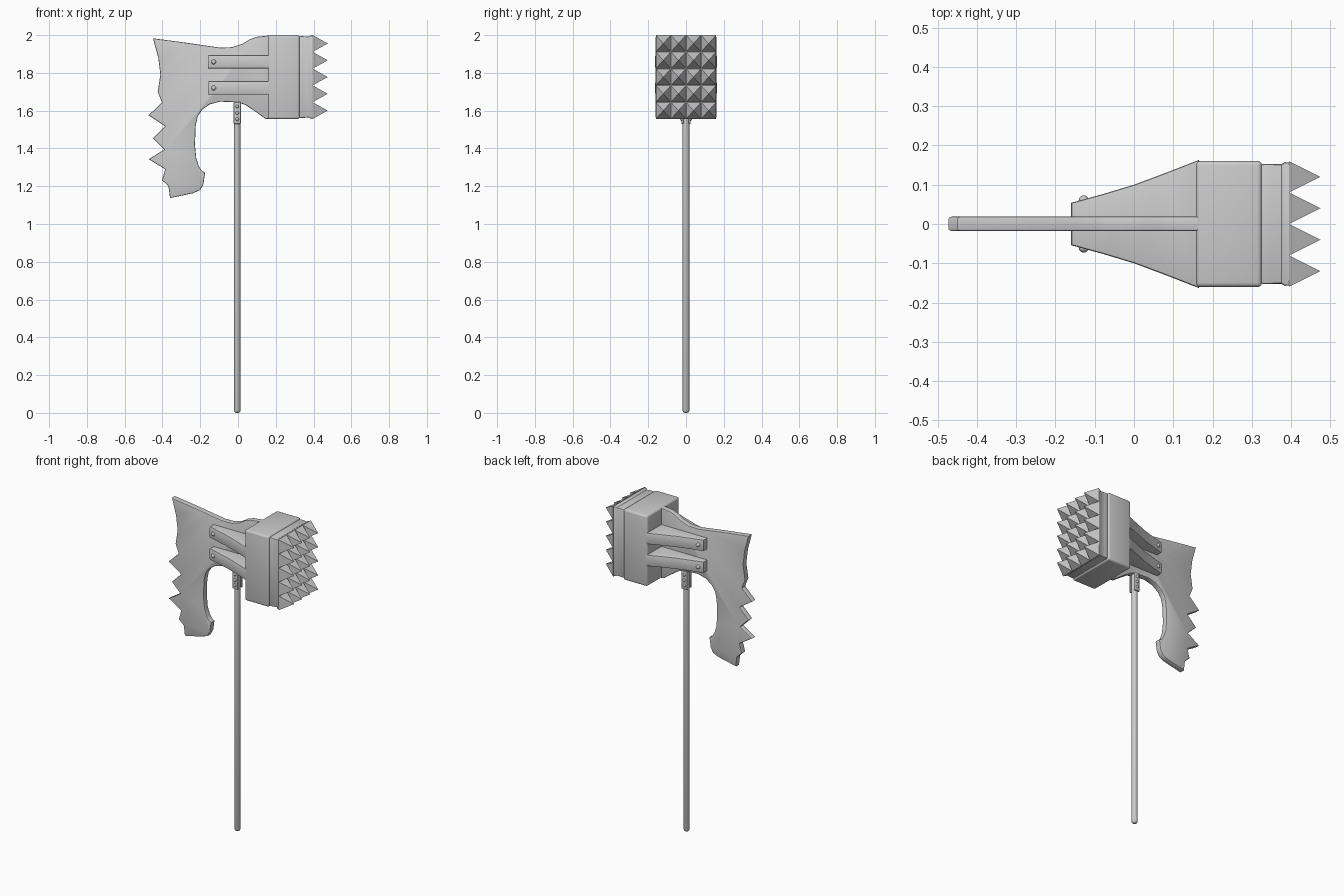
import bpy, bmesh, math
from mathutils import Matrix, Vector

if "Cube" in bpy.data.objects:
    bpy.data.objects.remove(bpy.data.objects["Cube"])


def finish(name, bm, angle=35):
    bmesh.ops.recalc_face_normals(bm, faces=bm.faces)
    me = bpy.data.meshes.new(name)
    bm.to_mesh(me)
    bm.free()
    ob = bpy.data.objects.new(name, me)
    bpy.context.collection.objects.link(ob)
    bpy.ops.object.select_all(action='DESELECT')
    ob.select_set(True)
    bpy.context.view_layer.objects.active = ob
    bpy.ops.object.shade_smooth_by_angle(angle=math.radians(angle))
    return ob


def box(name, x, y, z, bev):
    bm = bmesh.new()
    size = [b - a for a, b in (x, y, z)]
    mid = [(a + b) / 2 for a, b in (x, y, z)]
    bmesh.ops.create_cube(bm, size=1, matrix=Matrix.Translation(mid) @ Matrix.Diagonal((*size, 1)))
    if bev:
        bmesh.ops.bevel(bm, geom=bm.edges[:], offset=bev, segments=3, profile=0.5, affect='EDGES')
    return finish(name, bm)


def slab(name, pts, to3d, depth, bev):
    """Extrude an outline along a vector and round both rims."""
    bm = bmesh.new()
    face = bm.faces.new([bm.verts.new(to3d(p)) for p in pts])
    ext = bmesh.ops.extrude_face_region(bm, geom=[face], use_keep_orig=True)
    new = [g for g in ext['geom'] if isinstance(g, bmesh.types.BMVert)]
    bmesh.ops.translate(bm, verts=new, vec=depth)
    bmesh.ops.recalc_face_normals(bm, faces=bm.faces)
    rim = {e for f in bm.faces if len(f.verts) == len(pts) and len(pts) > 4 for e in f.edges}
    bmesh.ops.bevel(bm, geom=list(rim), offset=bev, segments=2, profile=0.5, affect='EDGES')
    return finish(name, bm)


def rivet(name, x, y, z, r):
    bm = bmesh.new()
    bmesh.ops.create_uvsphere(bm, u_segments=12, v_segments=8, radius=r,
                              matrix=Matrix.Translation((x, y, z)))
    return finish(name, bm, 60)


def spun(name, prof, cx, n=16):
    """Lathe a (radius, z) profile about a vertical axis."""
    bm = bmesh.new()
    rings = [[bm.verts.new((cx + r * math.cos(2 * math.pi * i / n), r * math.sin(2 * math.pi * i / n), z))
              for i in range(n)] for r, z in prof]
    for a, b in zip(rings, rings[1:]):
        for i in range(n):
            bm.faces.new((a[i], a[(i + 1) % n], b[(i + 1) % n], b[i]))
    bm.faces.new(rings[0])
    bm.faces.new(rings[-1])
    return finish(name, bm)


# Handle
HX = -0.004
spun("handle", [(0.008, 0.0), (0.014, 0.004), (0.018, 0.013), (0.018, 1.65)], HX)

# Bracket plates joining handle and blade
for s, side in ((-1, "front"), (1, "back")):
    box(f"bracket_{side}", (HX - 0.019, HX + 0.019), sorted((s * 0.014, s * 0.024)), (1.53, 1.645), 0.003)
    for i, z in enumerate((1.555, 1.588, 1.622)):
        rivet(f"bracket_rivet_{side}_{i}", HX, s * 0.023, z, 0.009)

# Serrated axe blade
blade = [(-.45, 1.983), (-.254, 1.957), (-.16, 1.943), (-.095, 1.934), (-.03, 1.936), (.026, 1.955),
         (.06, 1.977), (.10, 1.991), (.165, 1.998), (.165, 1.555), (.145, 1.557), (.09, 1.597),
         (.04, 1.63), (.0, 1.644), (-.095, 1.648), (-.148, 1.634), (-.19, 1.605), (-.213, 1.57),
         (-.224, 1.52), (-.228, 1.42), (-.221, 1.35), (-.207, 1.305), (-.19, 1.28), (-.174, 1.272),
         (-.183, 1.21), (-.2, 1.18), (-.238, 1.163), (-.36, 1.137), (-.368, 1.2), (-.402, 1.232),
         (-.386, 1.29), (-.472, 1.343), (-.39, 1.395), (-.45, 1.454), (-.386, 1.518),
         (-.473, 1.576), (-.403, 1.643), (-.425, 1.7), (-.411, 1.79), (-.422, 1.88)]
slab("blade", blade, lambda p: Vector((p[0], -0.018, p[1])), Vector((0, 0.037, 0)), 0.006)

# Tapered braces from the hammer block onto the blade, with rivets
outline = [(-.16, .054), (-.08, .076), (0, .1), (.08, .13), (.165, .163)]
outline = outline + [(x, -y) for x, y in reversed(outline)]
for i, z in enumerate((1.685, 1.823)):
    slab(f"brace_{i}", outline, lambda p: Vector((p[0], p[1], z)), Vector((0, 0, 0.071)), 0.006)
    for s in (-1, 1):
        rivet(f"brace_rivet_{i}_{'back' if s > 0 else 'front'}", -0.128, s * 0.060, z + 0.035, 0.013)

# Hammer block
box("hammer_block", (.158, .326), (-.161, .161), (1.555, 2.0), 0.012)

# Stepped striking head: rectangular loops along x
bm = bmesh.new()
rings = []
for x, y, z in ((.315, .148, .209), (.330, .153, .216), (.345, .153, .216), (.375, .152, .214),
                (.383, .157, .219), (.398, .157, .219)):
    rings.append([bm.verts.new((x, sy * y, 1.778 + sz * z))
                  for sy, sz in ((-1, -1), (1, -1), (1, 1), (-1, 1))])
for a, b in zip(rings, rings[1:]):
    for i in range(4):
        bm.faces.new((a[i], a[(i + 1) % 4], b[(i + 1) % 4], b[i]))
bm.faces.new(rings[0])
bm.faces.new(rings[-1])
long_edges = [e for e in bm.edges if abs(e.verts[0].co.x - e.verts[1].co.x) > 0.001]
bmesh.ops.bevel(bm, geom=long_edges, offset=0.006, segments=2, profile=0.5, affect='EDGES')
finish("striking_head", bm)

# Grid of pyramid spikes, 4 across and 5 high
bm = bmesh.new()
NY, NZ, Y, Z = 4, 5, .160, .222
grid = [[bm.verts.new((.395, -Y + 2 * Y * i / NY, 1.778 - Z + 2 * Z * j / NZ))
         for j in range(NZ + 1)] for i in range(NY + 1)]
for i in range(NY):
    for j in range(NZ):
        q = (grid[i][j], grid[i + 1][j], grid[i + 1][j + 1], grid[i][j + 1])
        mid = sum((v.co for v in q), Vector()) / 4
        tip = bm.verts.new((.475, mid.y, mid.z))
        for k in range(4):
            bm.faces.new((q[k], q[(k + 1) % 4], tip))
corners = [grid[i][0] for i in range(NY + 1)] + [grid[NY][j] for j in range(1, NZ + 1)]
corners += [grid[i][NZ] for i in range(NY - 1, -1, -1)] + [grid[0][j] for j in range(NZ - 1, 0, -1)]
bm.faces.new(corners)
finish("spikes", bm)
